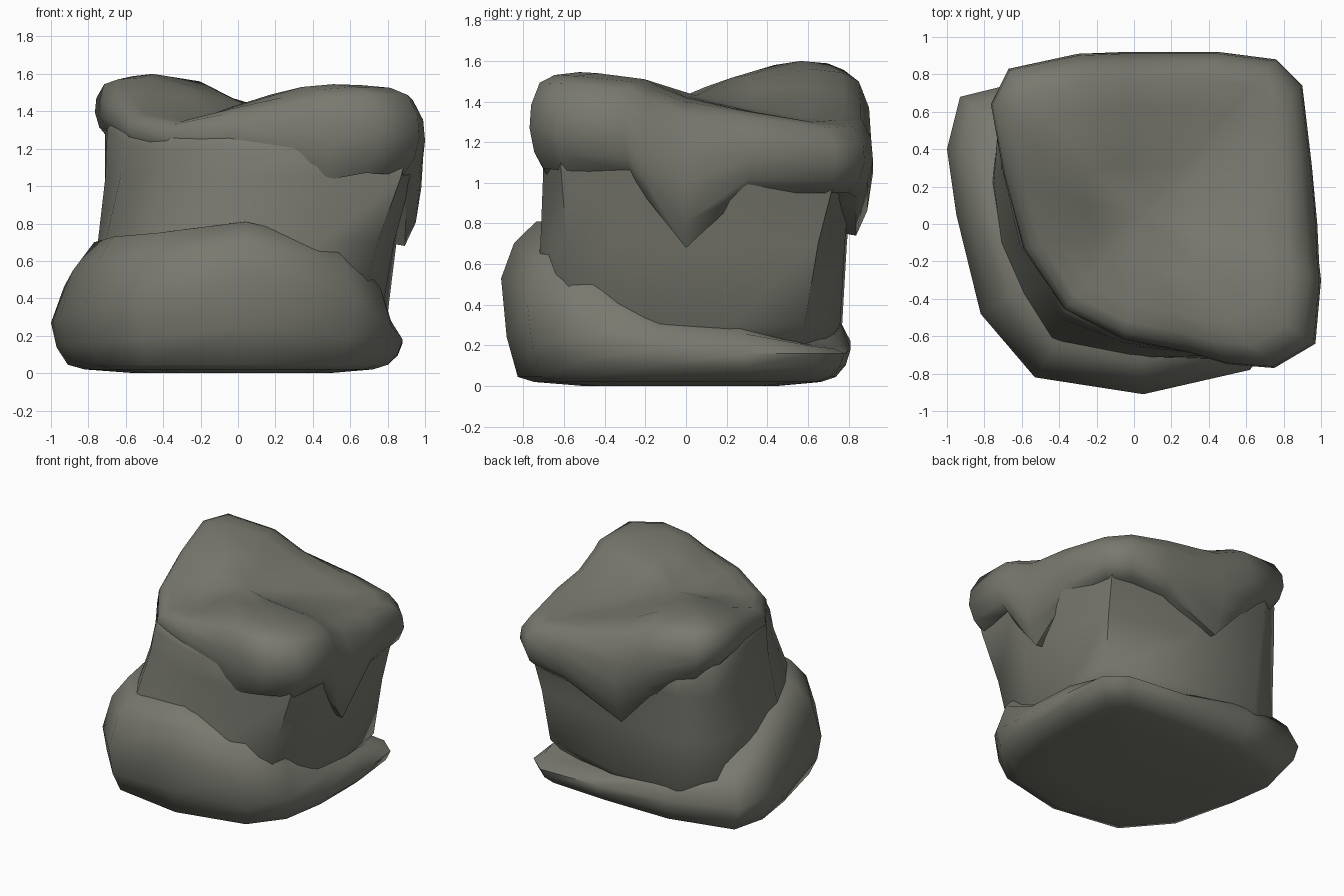
import bpy, bmesh

stone = bpy.data.materials.new("grey_green_stone")
stone.diffuse_color = (0.19, 0.19, 0.16, 1)


def loft(name, rings, top_centre, bottom_centre):
    """Skin a stack of equal-length rings and close both ends with fans."""
    bm = bmesh.new()
    loops = [[bm.verts.new(p) for p in r] for r in rings]
    n = len(loops[0])
    for a, b in zip(loops, loops[1:]):
        for i in range(n):
            j = (i + 1) % n
            bm.faces.new((a[i], a[j], b[j], b[i]))
    for loop, c in ((loops[0], bottom_centre), (loops[-1], top_centre)):
        v = bm.verts.new(c)
        for i in range(n):
            bm.faces.new((loop[i], loop[(i + 1) % n], v))
    bmesh.ops.recalc_face_normals(bm, faces=bm.faces)
    me = bpy.data.meshes.new(name)
    bm.to_mesh(me)
    bm.free()
    ob = bpy.data.objects.new(name, me)
    bpy.context.collection.objects.link(ob)
    me.materials.append(stone)
    for o in bpy.context.selected_objects:
        o.select_set(False)
    ob.select_set(True)
    bpy.context.view_layer.objects.active = ob
    bpy.ops.object.shade_smooth_by_angle(angle=1.0)
    return ob


# Base rim: x, y, height of widest point, height where it meets the body
base = [(-.53, -.82, .38, .75), (.05, -.91, .53, .81), (.62, -.78, .40, .70),
        (.82, -.52, .25, .58), (.88, -.15, .18, .34), (.88, .3, .16, .32),
        (.84, .66, .16, .22), (.70, .78, .16, .20), (.2, .81, .18, .24),
        (-.4, .81, .22, .40), (-.93, .68, .24, .50), (-1, .40, .27, .58),
        (-.95, .05, .30, .70), (-.82, -.48, .34, .73)]
rings = [
    [(x * .55, y * .55, 0) for x, y, m, t in base],
    [(x * .82, y * .82, .02) for x, y, m, t in base],
    [(x * .91, y * .91, .045) for x, y, m, t in base],
    [(x * .97, y * .97, .05 + (m - .05) * .4) for x, y, m, t in base],
    [(x, y, m) for x, y, m, t in base],
    [(x * .93, y * .93, m + (t - m) * .62) for x, y, m, t in base],
    [(x * .81, y * .81, t) for x, y, m, t in base],
    [(x * .6, y * .6, t) for x, y, m, t in base]]
loft("base_rock", rings, (0, 0, .5), (0, 0, 0))

# Body: lower x, y, upper x, y, top height
body = [(-.50, -.74, -.38, -.48, 1.28), (0, -.78, -.05, -.635, 1.30),
        (.45, -.73, .42, -.70, 1.28), (.62, -.56, .90, -.62, 1.25),
        (.74, -.2, .95, -.2, 1.25), (.78, .2, .93, .3, 1.22),
        (.74, .56, .82, .76, 1.15), (.08, .75, .08, .82, 1.15),
        (-.45, .76, -.5, .83, 1.28), (-.72, .64, -.71, .68, 1.36),
        (-.79, .2, -.70, .27, 1.38), (-.79, -.1, -.61, -.11, 1.32),
        (-.69, -.44, -.48, -.30, 1.29)]


def body_ring(f, z=None, s=1, drop=0):
    return [((a + (c - a) * f) * s, (b + (d - b) * f) * s, h - drop if z is None else z)
            for a, b, c, d, h in body]


loft("body_rock", [body_ring(0, .12, .85), body_ring(.12, .3), body_ring(.45, .7),
                   body_ring(.9, 1.05), body_ring(1, None, 1, .08),
                   body_ring(1, None, .95, .01), body_ring(1, None, .85, -.01)],
     (0, 0, 1.35), (0, 0, .12))

# Cap: x, y, lower edge height, upper height
cap = [(-.765, .64, 1.26, 1.58), (-.67, .83, 1.20, 1.60), (-.30, .91, 1.0, 1.56),
       (-.04, .92, .74, 1.47), (.45, .92, .93, 1.37), (.76, .88, .95, 1.32),
       (.90, .74, .95, 1.31), (.95, .32, .95, 1.37), (.98, 0, .68, 1.42),
       (.99, -.21, .92, 1.48), (1.0, -.30, 1.05, 1.51), (.97, -.64, 1.06, 1.54),
       (.75, -.77, 1.07, 1.545), (.50, -.75, 1.03, 1.53), (.30, -.69, 1.06, 1.49),
       (-.05, -.62, 1.15, 1.42), (-.37, -.46, 1.16, 1.35), (-.59, -.13, 1.2, 1.39),
       (-.70, .28, 1.26, 1.50)]
rings = [[(x * s, y * s, lo + (hi - lo) * f) for x, y, lo, hi in cap]
         for s, f in ((.70, .05), (.91, 0), (.97, .17), (1, .42), (.99, .66),
                      (.935, .89), (.84, .97), (.68, 1.0))]
rings.append([(x * .35, y * .35, 1.44 + (hi - 1.44) * .55) for x, y, lo, hi in cap])
loft("cap_rock", rings, (.05, .05, 1.43), (0, 0, 1.1))
